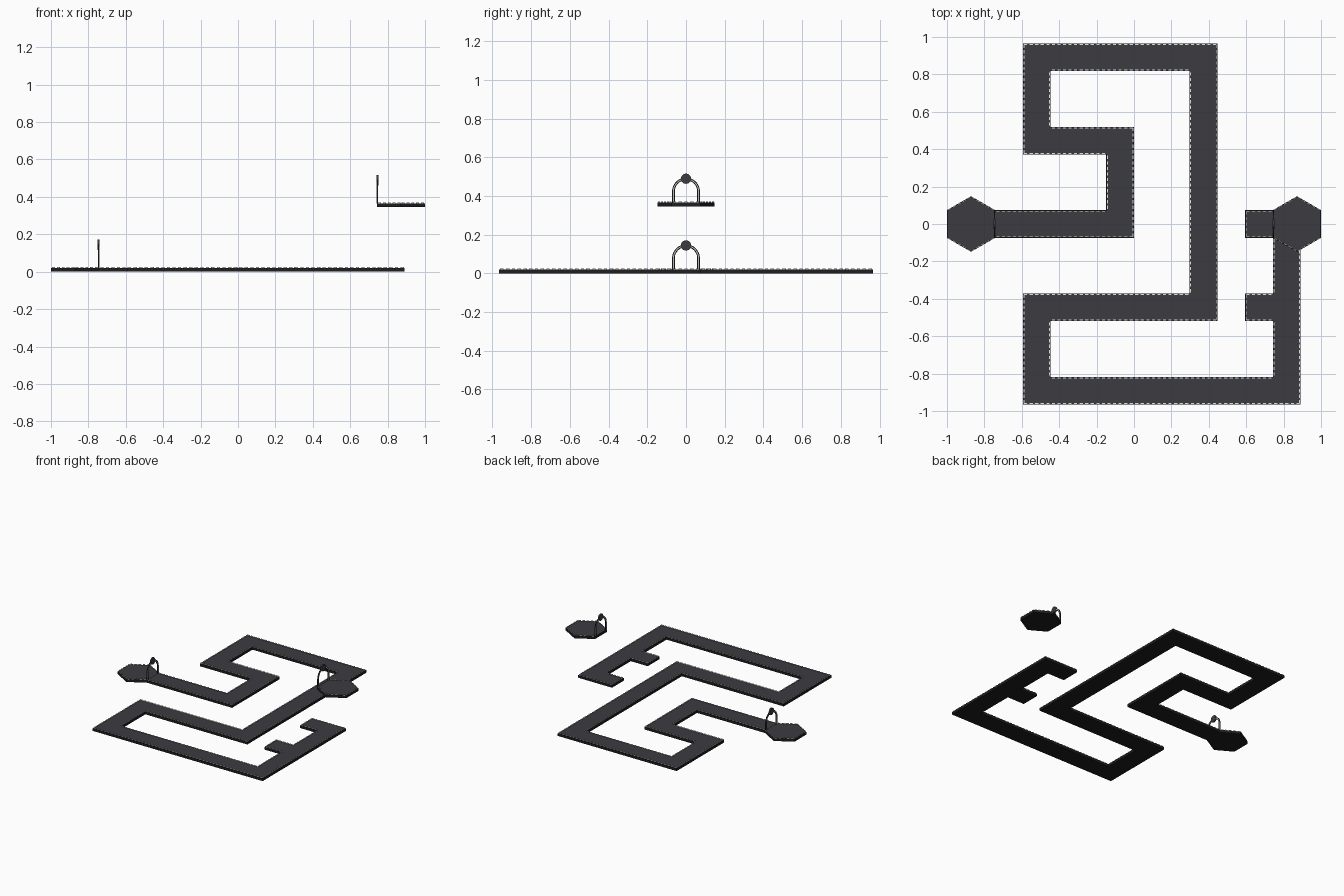
import bpy, bmesh, math
from mathutils import Matrix, Vector

if "Cube" in bpy.data.objects:
    bpy.data.objects.remove(bpy.data.objects["Cube"])

C = 1 / (5 + math.sqrt(3))   # tile size of the track grid
T = 0.02                     # slab thickness


def material(name, rgb):
    m = bpy.data.materials.new(name)
    m.diffuse_color = (*rgb, 1)
    m.use_nodes = True
    m.node_tree.nodes["Principled BSDF"].inputs["Base Color"].default_value = m.diffuse_color
    return m


BLACK = material("black edge", (0.013, 0.013, 0.013))
GREY = material("charcoal surface", (0.046, 0.043, 0.053))
WHITE = material("white dash", (0.85, 0.85, 0.85))
SILVER = material("silver strip", (0.5, 0.5, 0.5))


def finish(bm, name, *mats):
    me = bpy.data.meshes.new(name)
    bm.to_mesh(me)
    bm.free()
    for m in mats:
        me.materials.append(m)
    ob = bpy.data.objects.new(name, me)
    bpy.context.collection.objects.link(ob)
    return ob


def slab(bm, name, z0):
    """Thicken the single flat face in bm; charcoal top with a black rim."""
    ext = bmesh.ops.extrude_face_region(bm, geom=bm.faces[:])
    verts = [g for g in ext["geom"] if isinstance(g, bmesh.types.BMVert)]
    bmesh.ops.translate(bm, verts=verts, vec=(0, 0, T))
    bmesh.ops.translate(bm, verts=bm.verts[:], vec=(0, 0, z0))
    bmesh.ops.recalc_face_normals(bm, faces=bm.faces[:])
    top = [f for f in bm.faces if f.normal.z > 0.9]
    bmesh.ops.inset_region(bm, faces=top, thickness=0.005)
    for f in top:
        f.material_index = 1
    finish(bm, name, BLACK, GREY)


def dashes(outline, name, z, width, inset):
    """Small white studs along every edge, except where a gate stands."""
    bm = bmesh.new()
    n = 5
    for p, q in outline:
        mid = (p + q) / 2
        if abs(abs(mid.x) - 5 * C) < 1e-3 and abs(mid.y) < 1e-3:
            continue
        d = (q - p).normalized()
        side = Vector((-d.y, d.x, 0))
        for i in range(n):
            o = p.lerp(q, (i + 0.5) / n) + side * inset
            m = (Matrix.Translation((o.x, o.y, z + 0.003))
                 @ Matrix.Rotation(math.atan2(d.y, d.x), 4, 'Z')
                 @ Matrix.Diagonal((0.017, width, 0.006, 1)))
            bmesh.ops.create_cube(bm, size=1, matrix=m)
    finish(bm, name, WHITE)


def outline_of(bm):
    bm.faces.ensure_lookup_table()
    return [(l.vert.co.copy(), l.link_loop_next.vert.co.copy())
            for l in bm.faces[0].loops]


# Winding track, laid out as tiles along a grid path
cells = set()


def run(i0, j0, i1, j1):
    for i in range(min(i0, i1), max(i0, i1) + 1):
        for j in range(min(j0, j1), max(j0, j1) + 1):
            cells.add((i, j))


path = [(-5, 0), (-1, 0), (-1, 3), (-4, 3), (-4, 6), (2, 6), (2, -3),
        (-4, -3), (-4, -6), (5, -6), (5, 0), (4, 0)]
for a, b in zip(path, path[1:]):
    run(*a, *b)
run(4, -3, 5, -3)            # dead-end side branch

bm = bmesh.new()
for i, j in sorted(cells):
    bm.faces.new([bm.verts.new(((i + u) * C, (j + v - 0.5) * C, 0))
                  for u, v in ((0, 0), (1, 0), (1, 1), (0, 1))])
bmesh.ops.remove_doubles(bm, verts=bm.verts[:], dist=1e-4)
bmesh.ops.dissolve_faces(bm, faces=bm.faces[:])
edge = outline_of(bm)
slab(bm, "winding_track", 0)
dashes(edge, "track_edge_dashes", T, 0.005, 0.006)


def arch(name, x, z, r0, r1, thick, mat):
    """Upright arch: straight legs topped by a half circle."""
    leg, n = 0.058, 16

    def curve(r):
        arc = [(r * math.cos(math.pi * k / n), leg + r * math.sin(math.pi * k / n))
               for k in range(n + 1)]
        return [(r, 0)] + arc + [(-r, 0)]

    bm = bmesh.new()
    rings = [[bm.verts.new((x + sx * thick / 2, y, z + h)) for y, h in curve(r)]
             for sx, r in ((-1, r0), (-1, r1), (1, r1), (1, r0))]
    for k in range(len(rings[0]) - 1):
        for s in range(4):
            a, b = rings[s], rings[(s + 1) % 4]
            bm.faces.new((a[k], b[k], b[k + 1], a[k + 1]))
    for e in (0, -1):
        bm.faces.new([r[e] for r in rings])
    bmesh.ops.recalc_face_normals(bm, faces=bm.faces[:])
    finish(bm, name, mat)


# Start and goal platforms, each with an arched gate
for name, sx, z0 in (("start", -1, 0), ("goal", 1, 0.345)):
    cx = sx * (5 + math.sqrt(3) / 2) * C
    bm = bmesh.new()
    bm.faces.new([bm.verts.new((cx + C * math.cos(math.radians(30 + 60 * k)),
                                C * math.sin(math.radians(30 + 60 * k)), 0))
                  for k in range(6)])
    edge = outline_of(bm)
    slab(bm, name + "_platform", z0)
    dashes(edge, name + "_platform_dashes", z0 + T, 0.002, 0.003)

    gx = sx * (5 * C + 0.003)
    arch(name + "_gate_frame", gx, z0 + T, 0.058, 0.072, 0.006, BLACK)
    arch(name + "_gate_strip", gx, z0 + T, 0.0625, 0.0675, 0.008, SILVER)

    # Round emblem plate at the crown of the gate
    bm = bmesh.new()
    bmesh.ops.create_cone(bm, cap_ends=True, segments=12, radius1=0.027,
                          radius2=0.027, depth=0.01,
                          matrix=Matrix.Translation((gx, 0, z0 + 0.144))
                          @ Matrix.Rotation(math.pi / 2, 4, 'Y'))
    finish(bm, name + "_gate_disc", GREY)
